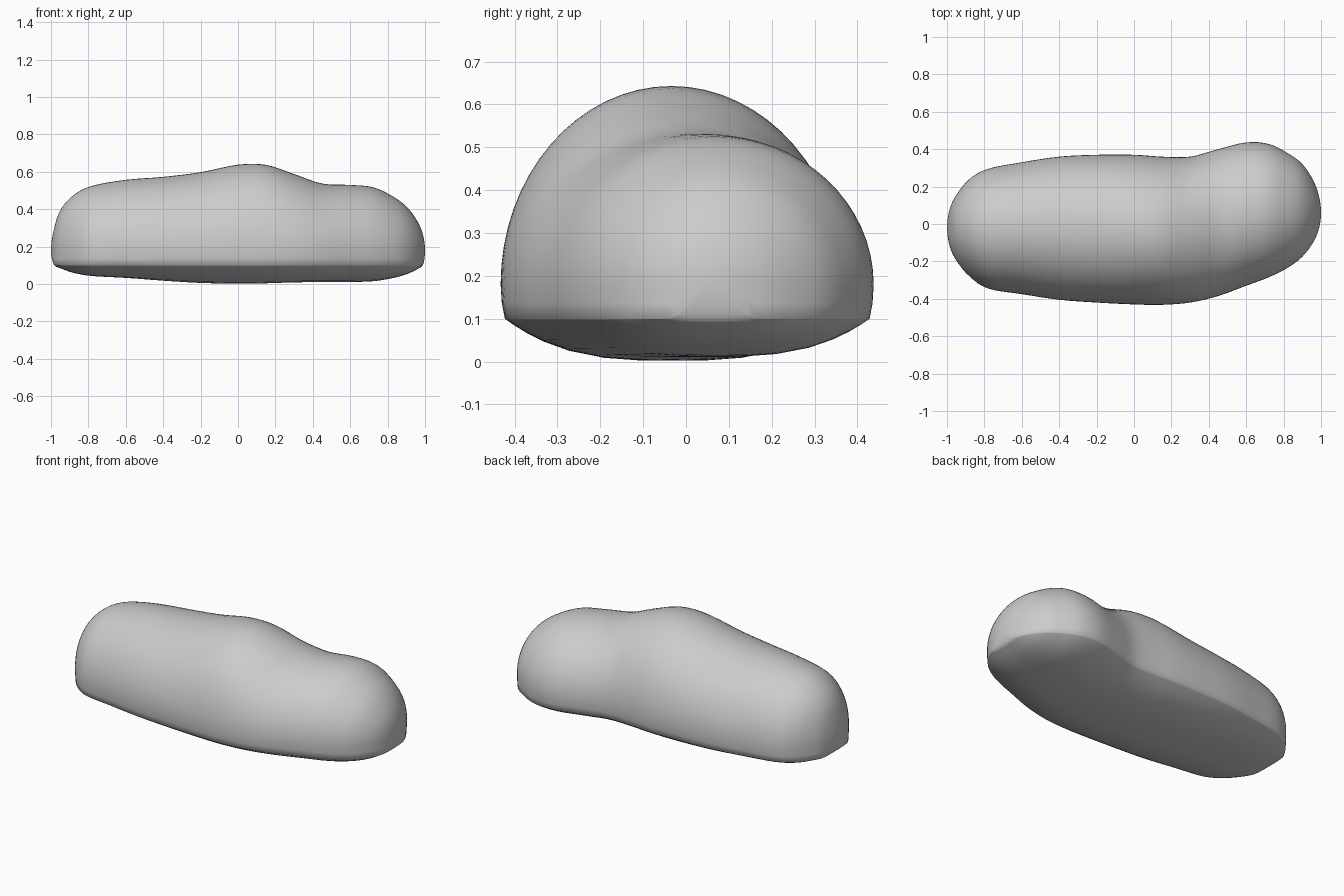
import bpy, bmesh, math

if "Cube" in bpy.data.objects:
    bpy.data.objects.remove(bpy.data.objects["Cube"])

# Stations along the body: x, y_min, y_max, z_top, z_bottom
ROWS = [
    (-1.00, -.02, -.02, .18, .18),
    (-.985, -.12, .08, .29, .105),
    (-.95, -.195, .155, .395, .085),
    (-.88, -.28, .24, .475, .06),
    (-.78, -.345, .295, .525, .043),
    (-.60, -.375, .33, .557, .033),
    (-.40, -.405, .36, .573, .018),
    (-.20, -.42, .37, .598, .006),
    (.00, -.43, .37, .638, .002),
    (.15, -.432, .36, .637, .004),
    (.30, -.42, .36, .588, .009),
    (.45, -.385, .40, .537, .01),
    (.60, -.33, .436, .53, .011),
    (.72, -.285, .428, .518, .015),
    (.82, -.235, .38, .473, .03),
    (.90, -.175, .32, .415, .052),
    (.96, -.095, .23, .335, .08),
    (.99, -.02, .145, .26, .105),
    (1.00, .06, .06, .18, .18),
]
MID, RIM, SUB, TOP = 0.18, 0.10, 4, 32


def catmull(p, t):
    a, b, c, d = p
    return tuple(0.5 * (2*j + (k-i)*t + (2*i-5*j+4*k-l)*t*t + (3*j-i-3*k+l)*t**3)
                 for i, j, k, l in zip(a, b, c, d))


def ghost(r):
    # reflected station, so the ends close roundly
    return (r[0], r[2], r[1], r[4], r[3])


def section(row):
    x, y0, y1, top, bot = row
    cy, w = (y0 + y1) / 2, (y1 - y0) / 2
    rim = min(max(RIM, bot + .005), MID)
    # domed upper half
    pts = [(cy + w*math.cos(a), MID + (top-MID)*math.sin(a))
           for a in (math.pi*i/TOP for i in range(TOP + 1))]
    # short side wall, rounded lower rim and shallow belly
    wall = [(.993, MID + (rim-MID)*.55), (.975, rim)]
    belly = [(s, rim + (bot-rim)*(1 - (s/.975)**3)) for s in (.955, .92, .85, .75, .6, .4, .2)]
    low = wall + belly
    pts += [(cy - w*s, z) for s, z in low] + [(cy, bot)]
    pts += [(cy + w*s, z) for s, z in reversed(low)]
    return [(x, y, z) for y, z in pts]


# Smooth loft through the stations
pad = [ghost(ROWS[1])] + ROWS + [ghost(ROWS[-2])]
stations = [catmull(pad[i:i+4], k / SUB)
            for i in range(len(ROWS) - 1) for k in range(SUB)][1:]

bm = bmesh.new()
rings = [[bm.verts.new(p) for p in section(s)] for s in stations]
n = len(rings[0])
for a, b in zip(rings, rings[1:]):
    for i in range(n):
        j = (i + 1) % n
        bm.faces.new((a[i], a[j], b[j], b[i]))

# Closed end tips
for ring, row in ((rings[0], ROWS[0]), (rings[-1], ROWS[-1])):
    tip = bm.verts.new((row[0], row[1], MID))
    for i in range(n):
        bm.faces.new((ring[i], ring[(i + 1) % n], tip))
bmesh.ops.recalc_face_normals(bm, faces=bm.faces)

mesh = bpy.data.meshes.new("rounded_body")
bm.to_mesh(mesh)
bm.free()
mesh.shade_smooth()
body = bpy.data.objects.new("rounded_body", mesh)
bpy.context.collection.objects.link(body)
